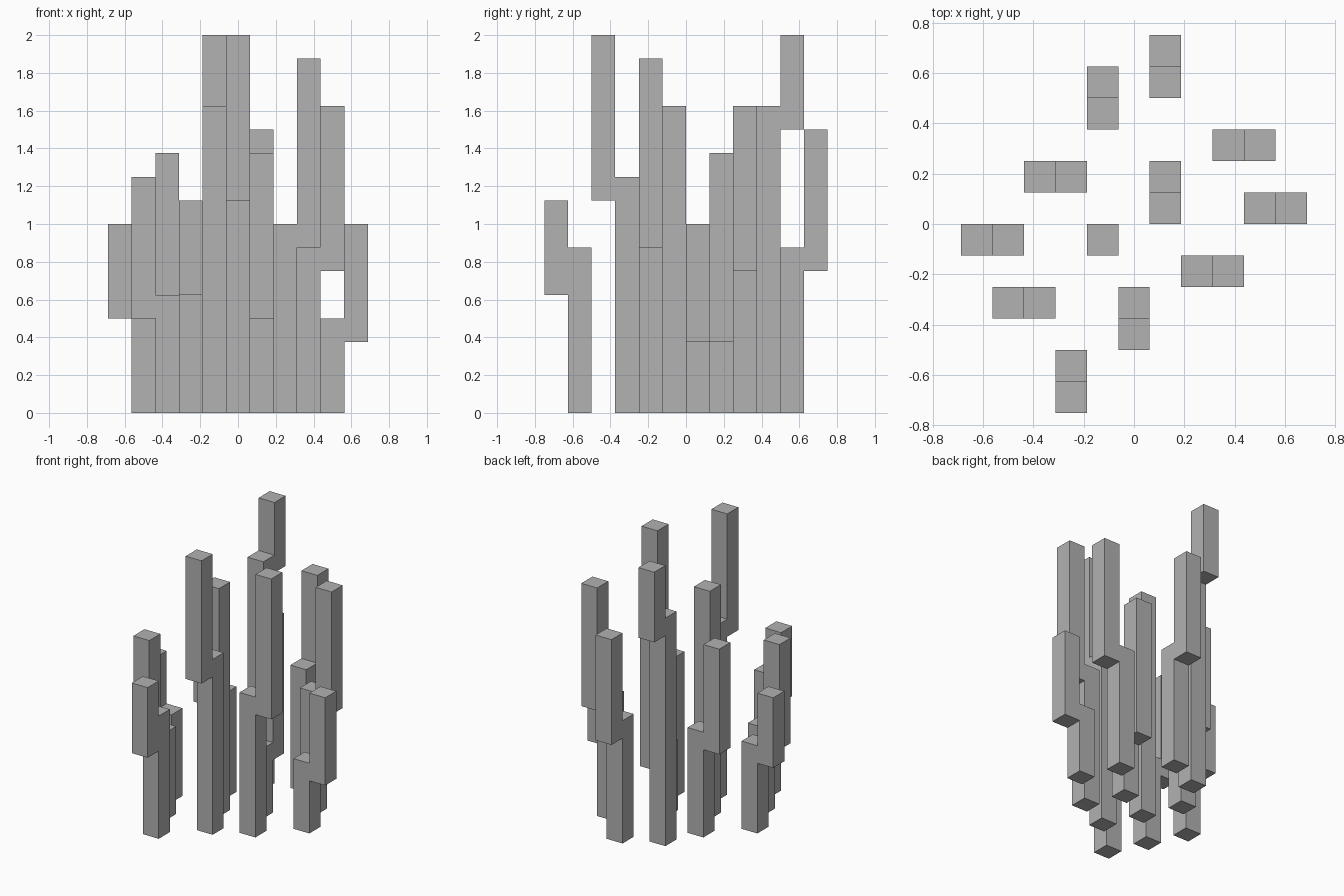
import bpy
import bmesh
from mathutils import Matrix, Vector

cube = bpy.data.objects.get("Cube")
if cube:
    bpy.data.objects.remove(cube, do_unlink=True)

UNIT = 0.125          # side of one square stalk
X_SHIFT = -5.5        # grid column 0 starts here, in units
Y_SHIFT = -6

grey = bpy.data.materials.new("plain_grey")
grey.use_nodes = True
colour = (0.445, 0.445, 0.445, 1)
grey.diffuse_color = colour
grey.node_tree.nodes["Principled BSDF"].inputs["Base Color"].default_value = colour


def add_box(bm, col, row, bottom, top):
    """One square post filling a grid cell between two heights."""
    size = Vector((1, 1, top - bottom)) * UNIT
    centre = Vector((col + X_SHIFT + 0.5, row + Y_SHIFT + 0.5,
                     (bottom + top) / 2)) * UNIT
    bmesh.ops.create_cube(
        bm, size=1, matrix=Matrix.Translation(centre) @ Matrix.Diagonal(size.to_4d()))


def stalk(name, col, row, height, step=None, bottom=0, top=0):
    """A grounded post with an optional raised post beside it."""
    bm = bmesh.new()
    add_box(bm, col, row, 0, height)
    if step:
        add_box(bm, col + step[0], row + step[1], bottom, top)
    mesh = bpy.data.meshes.new(name)
    bm.to_mesh(mesh)
    bm.free()
    mesh.materials.append(grey)
    bpy.context.collection.objects.link(bpy.data.objects.new(name, mesh))


LEFT, RIGHT, BACK, FRONT = (1, 0), (-1, 0), (0, 1), (0, -1)

# Front stalks
stalk("front_right_stalk", 3, 1, 7, FRONT, 5, 9)
stalk("front_middle_stalk", 5, 3, 10, FRONT, 9, 16)
stalk("front_outer_right_stalk", 2, 3, 5, RIGHT, 4, 10)
stalk("front_left_stalk", 7, 4, 8, LEFT, 7, 15)

# Middle stalks
stalk("outer_right_stalk", 1, 5, 5, RIGHT, 4, 8)
stalk("straight_middle_stalk", 4, 5, 13)
stalk("middle_left_stalk", 6, 6, 4, BACK, 3, 11)
stalk("outer_left_stalk", 9, 6, 4, LEFT, 3, 8)

# Back stalks
stalk("back_outer_right_stalk", 3, 7, 6, RIGHT, 5, 11)
stalk("back_outer_left_stalk", 8, 8, 7, LEFT, 6, 13)
stalk("back_right_stalk", 4, 9, 13, BACK, 12, 16)
stalk("back_left_stalk", 6, 10, 7, BACK, 6, 12)
